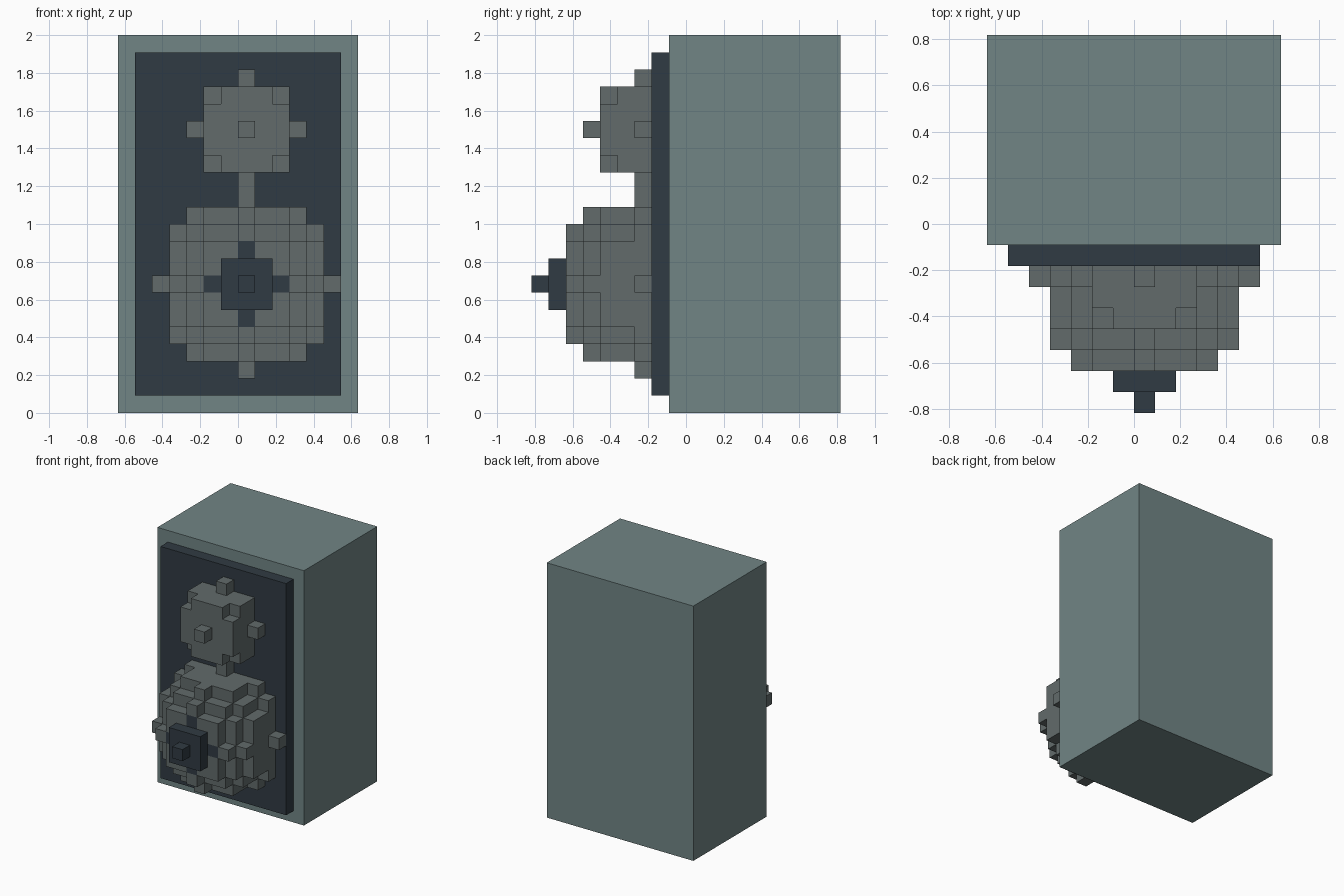
import bpy, bmesh
from mathutils import Vector

if "Cube" in bpy.data.objects:
    bpy.data.objects.remove(bpy.data.objects["Cube"])

V = 2 / 22  # one voxel


def material(name, rgb):
    m = bpy.data.materials.new(name)
    m.diffuse_color = (*rgb, 1)
    m.use_nodes = True
    m.node_tree.nodes["Principled BSDF"].inputs["Base Color"].default_value = m.diffuse_color
    return m


TEAL = material("teal", (0.165, 0.235, 0.235))
DARK = material("dark_slate", (0.030, 0.043, 0.056))
GREY = material("cone_grey", (0.122, 0.147, 0.147))


def finish(name, bm, mat):
    mesh = bpy.data.meshes.new(name)
    bmesh.ops.recalc_face_normals(bm, faces=bm.faces)
    bm.to_mesh(mesh)
    bm.free()
    mesh.materials.append(mat)
    obj = bpy.data.objects.new(name, mesh)
    bpy.context.collection.objects.link(obj)
    return obj


def box(name, lo, hi, mat):
    """Box between two corners given in voxel units."""
    lo, hi = Vector(lo) * V, Vector(hi) * V
    bm = bmesh.new()
    bmesh.ops.create_cube(bm, size=1)
    for v in bm.verts:
        v.co = (lo + hi) / 2 + v.co * (hi - lo)
    return finish(name, bm, mat)


def ball(centre, r, y_max=-3):
    """Voxel cells of a ball, keeping only those in front of the panel."""
    cx, cy, cz = centre
    span = range(-r, r + 1)
    return {(cx + x, cy + y, cz + z) for x in span for y in span for z in span
            if x * x + y * y + z * z <= r * r and cy + y <= y_max}


def voxels(name, cells, mat):
    """Outer skin of a set of voxel cells."""
    bm = bmesh.new()
    for c in cells:
        for axis in range(3):
            for side in (0, 1):
                n = list(c)
                n[axis] += 2 * side - 1
                if tuple(n) in cells:
                    continue
                u, w = (axis + 1) % 3, (axis + 2) % 3
                loop = [(0, 0), (1, 0), (1, 1), (0, 1)]
                corners = []
                for a, b in loop if side else loop[::-1]:
                    p = list(c)
                    p[axis] += side
                    p[u] += a
                    p[w] += b
                    corners.append(bm.verts.new(Vector(p) * V))
                bm.faces.new(corners)
    # weld cell corners but keep the stepped skin as clean quads
    bmesh.ops.remove_doubles(bm, verts=bm.verts, dist=V * 0.01)
    mesh = bpy.data.meshes.new(name)
    bm.to_mesh(mesh)
    bm.free()
    mesh.materials.append(mat)
    obj = bpy.data.objects.new(name, mesh)
    bpy.context.collection.objects.link(obj)
    return obj


# Cabinet and raised front panel
box("cabinet", (-7, -1, 0), (7, 9, 22), TEAL)
box("front_panel", (-6, -2, 1), (6, -1, 21), DARK)

# Drivers: stepped half balls on the panel, dust cap sunk into the woofer
dust_cap = ball((0, -7, 7), 2)
voxels("tweeter", ball((0, -3, 16), 3), GREY)
voxels("woofer", ball((0, -3, 7), 5) - dust_cap, GREY)
voxels("woofer_dust_cap", dust_cap, DARK)
